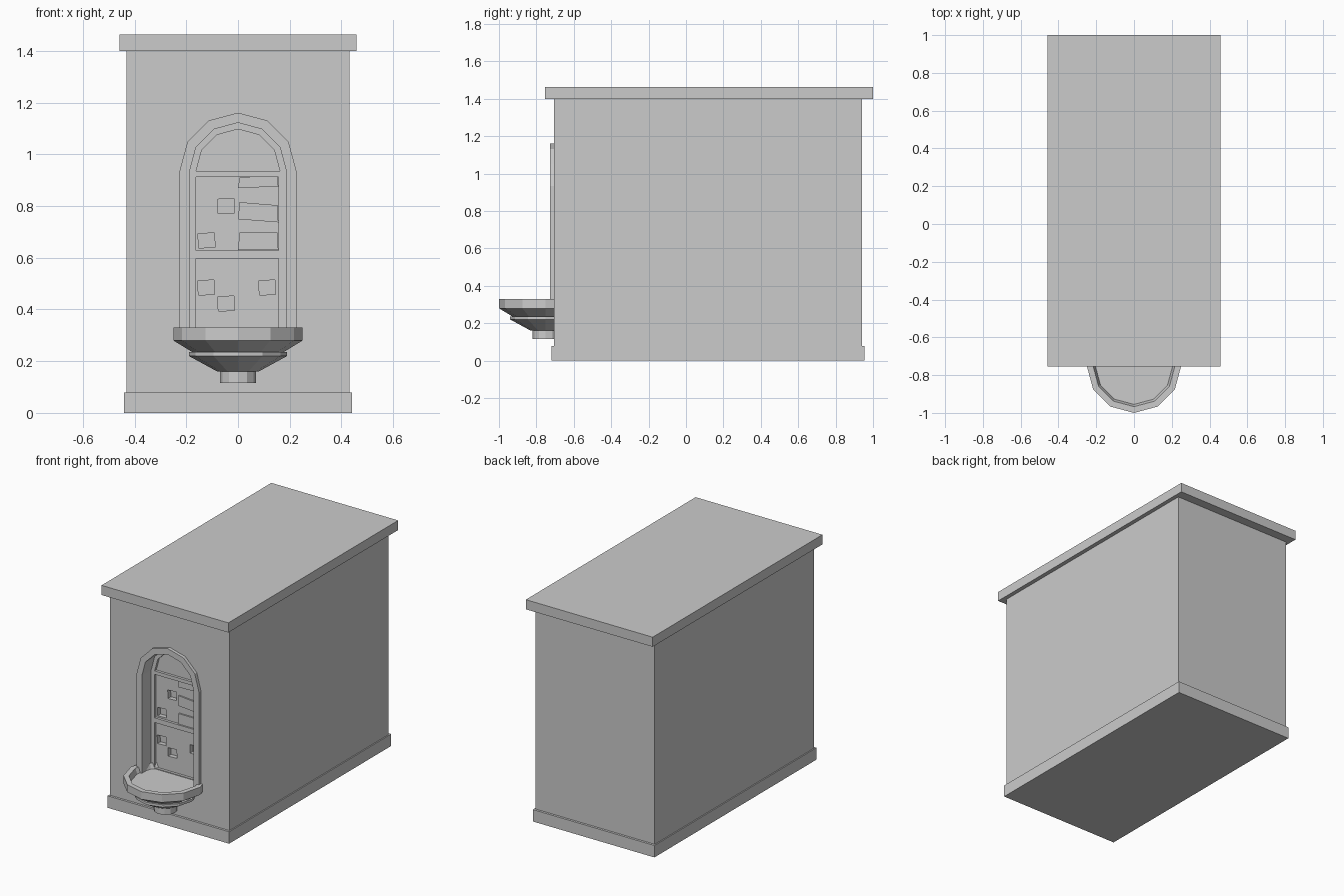
import bpy, bmesh, math

if "Cube" in bpy.data.objects:
    bpy.data.objects.remove(bpy.data.objects["Cube"])


def make_object(name, bm):
    bmesh.ops.recalc_face_normals(bm, faces=bm.faces)
    mesh = bpy.data.meshes.new(name)
    bm.to_mesh(mesh)
    bm.free()
    obj = bpy.data.objects.new(name, mesh)
    bpy.context.collection.objects.link(obj)
    return obj


def prism(name, pts, y0, y1):
    """Extrude an (x, z) outline along y."""
    bm = bmesh.new()
    face = bm.faces.new([bm.verts.new((x, y0, z)) for x, z in pts])
    new = bmesh.ops.extrude_face_region(bm, geom=[face])["geom"]
    verts = [v for v in new if isinstance(v, bmesh.types.BMVert)]
    bmesh.ops.translate(bm, verts=verts, vec=(0, y1 - y0, 0))
    return make_object(name, bm)


def rect(x0, x1, z0, z1):
    return [(x0, z0), (x1, z0), (x1, z1), (x0, z1)]


def box(name, half_x, y0, y1, z0, z1):
    return prism(name, rect(-half_x, half_x, z0, z1), y0, y1)


def arch(r, spring, bottom=None):
    """Six-sided round arch, optionally with straight legs."""
    pts = [(r * math.cos(i * math.pi / 6), spring + r * math.sin(i * math.pi / 6))
           for i in range(7)]
    return pts if bottom is None else [(r, bottom)] + pts + [(-r, bottom)]


def lathe(name, profile, centre_y, sides=12):
    """Turn an (r, z) profile around a vertical axis."""
    bm = bmesh.new()
    verts = [bm.verts.new((r, centre_y, z)) for r, z in profile]
    edges = [bm.edges.new(p) for p in zip(verts, verts[1:])]
    bmesh.ops.spin(bm, geom=verts + edges, cent=(0, centre_y, 0), axis=(0, 0, 1),
                   angle=2 * math.pi, steps=sides)
    bmesh.ops.remove_doubles(bm, verts=bm.verts, dist=1e-5)
    return make_object(name, bm)


def cut(target, cutter):
    mod = target.modifiers.new("cut", "BOOLEAN")
    mod.operation = "DIFFERENCE"
    mod.solver = "EXACT"
    mod.object = cutter
    bpy.context.view_layer.objects.active = target
    bpy.ops.object.modifier_apply(modifier=mod.name)
    bpy.data.objects.remove(cutter)


FRONT, BACK, PANEL = -0.705, -0.63, -0.613
SPRING, R_IN, R_OUT = 0.935, 0.187, 0.226

# main block, plinth and cap
body = box("wall_block", 0.432, FRONT, 0.94, 0.02, 1.42)
box("plinth", 0.44, -0.72, 0.955, 0, 0.078)
box("cap_slab", 0.459, -0.755, 1.0, 1.4, 1.463)

# arched niche with three sunken panels
cut(body, prism("niche_cutter", arch(R_IN, SPRING, 0.28), -0.85, BACK))
for outline in (arch(0.162, SPRING), rect(-0.163, 0.157, 0.628, 0.912),
                rect(-0.163, 0.157, 0.3, 0.597)):
    cut(body, prism("panel_cutter", outline, -0.68, PANEL))

# small missing stones in the panels
for x, z in ((-0.047, 0.8), (-0.122, 0.667), (-0.123, 0.485),
             (-0.046, 0.423), (0.113, 0.485)):
    quad = [(x - 0.03, z - 0.029), (x + 0.033, z - 0.027),
            (x + 0.031, z + 0.029), (x - 0.033, z + 0.026)]
    cut(body, prism("hole_cutter", quad, -0.66, PANEL + 0.03))

# long stones on the right of the middle panel
for i, (z, h, tilt) in enumerate(((0.664, 0.034, 0.0), (0.782, 0.033, -0.012),
                                  (0.89, 0.02, 0.005))):
    prism(f"long_stone_{i + 1}",
          [(0.0, z - h), (0.156, z - h + tilt), (0.153, z + h + tilt), (0.006, z + h)],
          PANEL - 0.01, PANEL + 0.01)

# raised arch surround
prism("arch_surround", arch(R_OUT, SPRING, 0.28) + arch(R_IN, SPRING, 0.28)[::-1],
      -0.726, FRONT)

# stepped basin and its foot
lathe("basin", [(0, 0.115), (0.07, 0.115), (0.07, 0.16), (0.08, 0.16), (0.19, 0.22),
                (0.19, 0.236), (0.178, 0.236), (0.25, 0.28), (0.25, 0.33),
                (0.217, 0.33), (0.205, 0.295), (0, 0.295)], -0.75)
